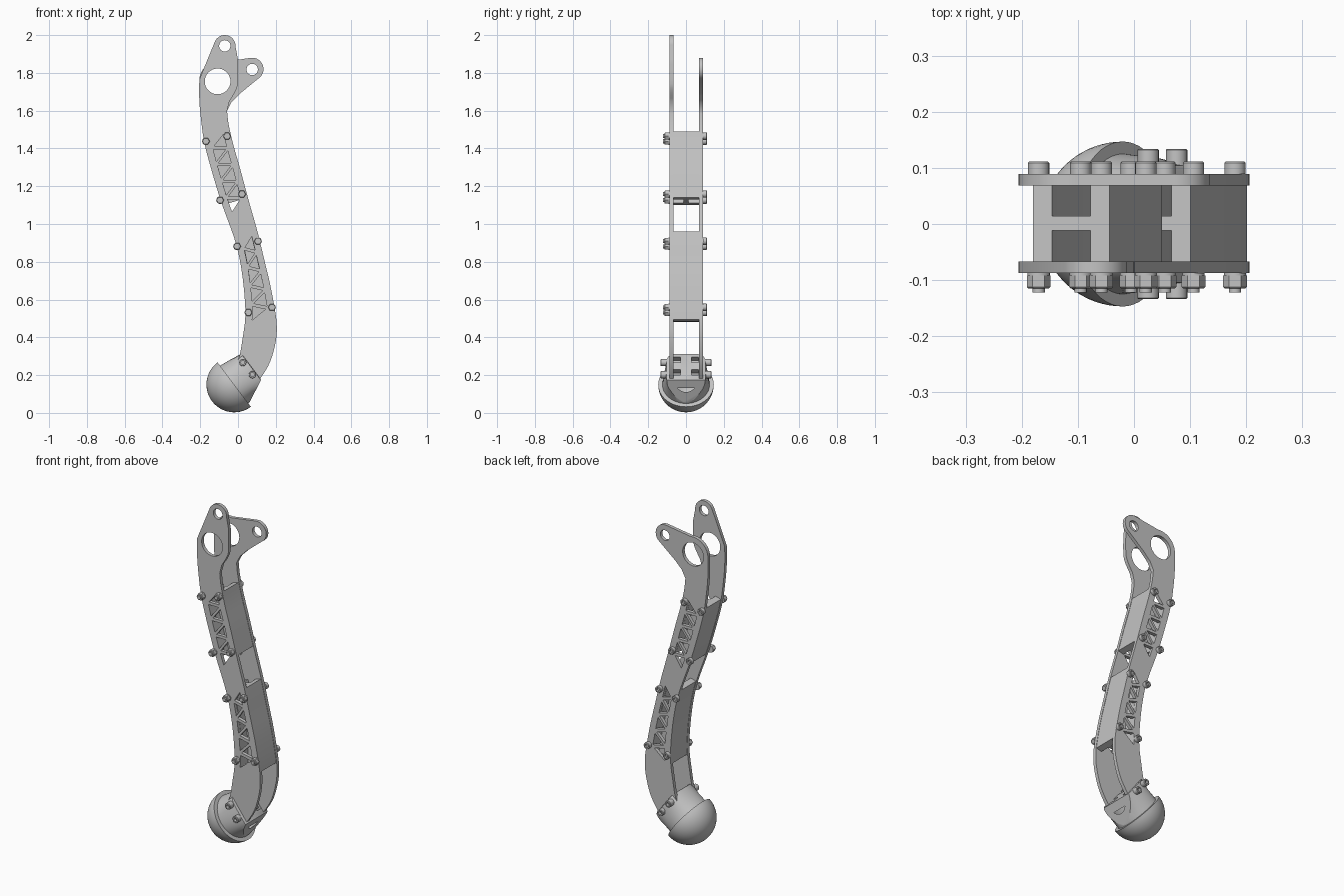
import bpy, bmesh, math
from mathutils import Matrix, Vector

cube = bpy.data.objects.get("Cube")
if cube:
    bpy.data.objects.remove(cube)

GREY = (0.55, 0.55, 0.55, 1)
metal = bpy.data.materials.new("light_grey_metal")
metal.use_nodes = True
metal.diffuse_color = GREY
metal.node_tree.nodes["Principled BSDF"].inputs["Base Color"].default_value = GREY


def add(name, mesh):
    mesh.materials.clear()
    mesh.materials.append(metal)
    ob = bpy.data.objects.new(name, mesh)
    bpy.context.collection.objects.link(ob)
    return ob


def smooth(ob, angle=35):
    bpy.ops.object.select_all(action='DESELECT')
    ob.select_set(True)
    bpy.context.view_layer.objects.active = ob
    bpy.ops.object.shade_smooth_by_angle(angle=math.radians(angle))


def sheet(name, loops, y0, y1):
    """Flat outline with holes in the xz plane, thickened from y0 to y1."""
    cu = bpy.data.curves.new(name, 'CURVE')
    cu.dimensions, cu.fill_mode, cu.extrude = '2D', 'BOTH', (y1 - y0) / 2
    for loop in loops:
        sp = cu.splines.new('POLY')
        sp.points.add(len(loop) - 1)
        for p, (x, z) in zip(sp.points, loop):
            p.co = (x, z, 0, 1)
        sp.use_cyclic_u = True
    tmp = bpy.data.objects.new(name + "_outline", cu)
    bpy.context.collection.objects.link(tmp)
    dg = bpy.context.evaluated_depsgraph_get()
    mesh = bpy.data.meshes.new_from_object(tmp.evaluated_get(dg))
    bpy.data.objects.remove(tmp)
    mesh.transform(Matrix.Translation((0, (y0 + y1) / 2, 0)) @ Matrix.Rotation(math.pi / 2, 4, 'X'))
    ob = add(name, mesh)
    smooth(ob)
    return ob


def loft(name, rings, matrix, sides=48):
    """Stack of (height, half_u, half_v, squareness) rings; both ends capped."""
    bm = bmesh.new()
    rows = []
    for h, ru, rv, e in rings:
        row = []
        for i in range(sides):
            c, s = (f(2 * math.pi * i / sides) for f in (math.cos, math.sin))
            k = (abs(c) ** e + abs(s) ** e) ** (-1 / e)
            row.append(bm.verts.new((ru * c * k, rv * s * k, h)))
        rows.append(row)
    for a, b in zip(rows, rows[1:]):
        for i in range(sides):
            j = (i + 1) % sides
            bm.faces.new((a[i], a[j], b[j], b[i]))
    bm.faces.new(rows[0][::-1])
    bm.faces.new(rows[-1])
    bm.transform(matrix)
    bmesh.ops.recalc_face_normals(bm, faces=bm.faces)
    mesh = bpy.data.meshes.new(name)
    bm.to_mesh(mesh)
    bm.free()
    ob = add(name, mesh)
    smooth(ob)
    return ob


def arc(cx, cz, r, a0, a1, n=16):
    return [(cx + r * math.cos(math.radians(a0 + (a1 - a0) * i / n)),
             cz + r * math.sin(math.radians(a0 + (a1 - a0) * i / n))) for i in range(n + 1)]


def spline(pts, n=4):
    """Smooth path through the points."""
    v = [Vector(p) for p in pts]
    v = [2 * v[0] - v[1]] + v + [2 * v[-1] - v[-2]]
    out = []
    for a, b, c, d in zip(v, v[1:], v[2:], v[3:]):
        for i in range(n):
            t = i / n
            out.append(tuple(0.5 * (2 * b + (c - a) * t + (2 * a - 5 * b + 4 * c - d) * t * t
                                    + (3 * b - a - 3 * c + d) * t ** 3)))
    return out + [tuple(pts[-1])]


# Shared leg edges, listed top to bottom
left = spline([(-.205, 1.765), (-.205, 1.66), (-.196, 1.555), (-.176, 1.42), (-.13, 1.25),
               (-.085, 1.105), (-.03, .955), (0, .855), (.022, .735), (.036, .6),
               (.038, .495), (.022, .38), (.01, .31), (-.005, .27)])
right = spline([(-.058, 1.6), (-.05, 1.53), (-.025, 1.42), (.012, 1.29), (.055, 1.13),
                (.103, .96), (.138, .815), (.168, .69), (.193, .56), (.205, .47),
                (.2, .38), (.17, .27), (.12, .185), (.1, .17)])


def edge_x(edge, z):
    for (xa, za), (xb, zb) in zip(edge, edge[1:]):
        if zb <= z <= za:
            return xa + (xb - xa) * (za - z) / (za - zb)
    return edge[0][0]


def truss(z_top, z_low, tilt, count=8):
    """Alternating triangular cut-outs between the two edges."""
    nodes = []
    for i in range(count + 2):
        z = z_top + (z_low - z_top) * i / (count + 1)
        nodes.append(Vector((edge_x(right, z + tilt) - .03, z + tilt)) if i % 2 == 0
                     else Vector((edge_x(left, z - tilt) + .03, z - tilt)))
    out = []
    for tri in zip(nodes, nodes[1:], nodes[2:]):
        mid = sum(tri, Vector((0, 0))) / 3
        out.append([tuple(mid + (p - mid) * .72) for p in tri])
    return out


# Side plates
cuts = truss(1.47, 1.07, .022) + truss(.935, .49, .015) + [arc(-.108, 1.755, .068, 0, 354, 40)]
front_head = (arc(-.07, 1.943, .057, 157, -5)
              + spline([(0, 1.87), (0, 1.76), (-.01, 1.71), (-.045, 1.65)]))
back_head = (arc(-.108, 1.76, .097, 175, 82) + arc(.075, 1.82, .06, 95, -58)
             + spline([(.01, 1.69), (-.035, 1.645)]))
sheet("front_plate", [front_head + right + left[::-1],
                      arc(-.07, 1.943, .03, 0, 350, 30)] + cuts, -.087, -.067)
sheet("back_plate", [back_head + right + left[::-1],
                     arc(.075, 1.818, .03, 0, 350, 30)] + cuts, .069, .089)


# Spacer beams: curved flange on each edge with a thin middle web
def beam(name, l_top, l_low, r_top, r_low):
    def run(edge, a, b, off):
        return [(edge_x(edge, a + (b - a) * i / 12) + off, a + (b - a) * i / 12) for i in range(13)]
    l_out, r_out = run(left, l_top, l_low, .002), run(right, r_top, r_low, -.002)
    l_in = [(x + .034, z + .01) for x, z in l_out]
    r_in = [(x - .034, z - .01) for x, z in r_out]
    sheet(name + "_left_flange", [l_out + l_in[::-1]], -.068, .07)
    sheet(name + "_right_flange", [r_out + r_in[::-1]], -.068, .07)
    sheet(name + "_web", [l_in + r_in[::-1]], -.012, .014)


beam("upper_beam", 1.45, 1.10, 1.49, 1.14)
beam("lower_beam", .925, .48, .96, .495)


# Fasteners
def along_y(x, y, z, sign):
    return Matrix.Translation((x, y, z)) @ Matrix.Rotation(-sign * math.pi / 2, 4, 'X')


def turned(name, profile, matrix, sides=20):
    return loft(name, [(h, r, r, 2) for h, r in profile], matrix, sides)


def cap_head(name, x, y, z, sign, tall):
    turned(name, [(0, .019), (tall - .002, .019), (tall, .017), (tall, .01), (tall * .5, .01)],
           along_y(x, y, z, sign))


leg_bolts = [(-.17, 1.438), (-.058, 1.465), (-.095, 1.126), (.021, 1.158),
             (-.005, .882), (.106, .909), (.055, .532), (.18, .559)]
for i, (x, z) in enumerate(leg_bolts):
    cap_head(f"bolt_head_{i}", x, .089, z, 1, .022)
    front = along_y(x, -.087, z, -1)
    turned(f"washer_{i}", [(0, .02), (.005, .02)], front)
    turned(f"nut_{i}", [(.005, .021), (.025, .021), (.028, .018)], front, 6)
    turned(f"bolt_end_{i}", [(0, .011), (.035, .011)], front, 14)

# Ankle frame: local z runs from the foot centre up into the leg
axis = Matrix(((-.6, 0, .8, -.02), (0, -1, 0, 0), (.8, 0, .6, .15), (0, 0, 0, 1)))

# Hollow half-ball foot
R, RI = .147, .112
ball = [(-R * math.cos(a), R * math.sin(a)) for a in (math.pi / 2 * i / 14 for i in range(15))]
bowl = [(-RI * math.cos(a), RI * math.sin(a)) for a in (math.pi / 2 * i / 10 for i in range(10, -1, -1))]
turned("foot_dome", [(h, max(r, .001)) for h, r in ball + bowl], axis, 56)

# Collar: round at the foot, squared at the leg, with a hollow underside
collar = loft("ankle_collar", [(0, .106, .106, 2), (0, .125, .125, 2), (.06, .118, .119, 2.3),
                               (.127, .108, .104, 5), (.129, .105, .101, 5)], axis)
pocket = loft("collar_pocket", [(-.02, .106, .106, 2), (.085, .095, .095, 2.3)], axis)


def box(name, matrix):
    bm = bmesh.new()
    bmesh.ops.create_cube(bm, size=1, matrix=matrix)
    bmesh.ops.recalc_face_normals(bm, faces=bm.faces)
    mesh = bpy.data.meshes.new(name)
    bm.to_mesh(mesh)
    bm.free()
    return add(name, mesh)


# Slanted opening on the collar's lower side, and the bolt access slots
slant = Matrix.Translation((.092, 0, .116)) @ Matrix.Rotation(math.radians(27.5), 4, 'Y')
cutters = [pocket, box("slant_cutter", slant @ Matrix.Translation((.2, 0, 0))
                       @ Matrix.Diagonal((.4, .5, .6, 1)))]
pins = [(.066, .106), (-.016, .108)]
for u, h in pins:
    for side in (-1, 1):
        cutters.append(box("slot_cutter", axis @ Matrix.Translation((u, side * .048, h + .01))
                           @ Matrix.Diagonal((.036, .038, .06, 1))))
        p = axis @ Vector((u, 0, h))
        cap_head("ankle_bolt_head", p.x, side * .1, p.z, side, .034)
        turned("ankle_bolt_shaft", [(0, .01), (.09, .01)], along_y(p.x, side * .02, p.z, side))
for c in cutters:
    mod = collar.modifiers.new("cut", 'BOOLEAN')
    mod.operation, mod.solver, mod.object = 'DIFFERENCE', 'EXACT', c
dg = bpy.context.evaluated_depsgraph_get()
cut_mesh = bpy.data.meshes.new_from_object(collar.evaluated_get(dg))
collar.modifiers.clear()
collar.data = cut_mesh
for c in cutters:
    bpy.data.objects.remove(c)
smooth(collar)
